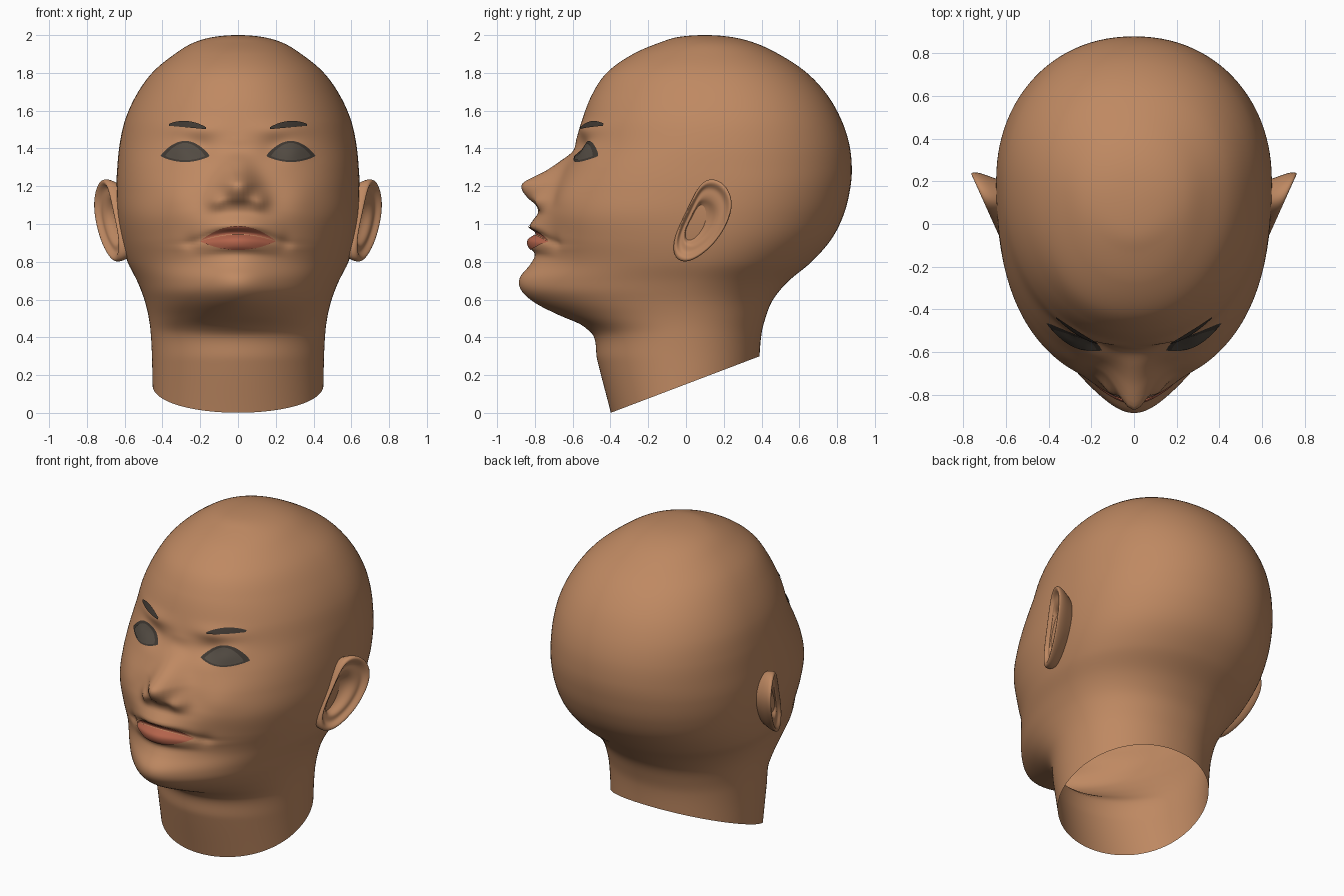
import bpy, bmesh, math

if "Cube" in bpy.data.objects:
    bpy.data.objects.remove(bpy.data.objects["Cube"])

def material(name, rgb):
    m = bpy.data.materials.new(name)
    m.diffuse_color = (*rgb, 1)
    m.use_nodes = True
    m.node_tree.nodes["Principled BSDF"].inputs["Base Color"].default_value = m.diffuse_color
    return m

SKIN = material("tan skin", (0.52, 0.25, 0.122))
LIP = material("coral lip", (0.45, 0.125, 0.07))
EYE = material("dark grey eye", (0.085, 0.07, 0.055))
HAIR = material("dark brow", (0.05, 0.04, 0.032))

# Horizontal slices: z, half width, face front y, back y, widest y, roundness
SLICES = [
    (2.00, 0, .10, .10, .10, 2), (1.99, .13, -.04, .24, .11, 2),
    (1.96, .235, -.14, .36, .12, 2), (1.90, .335, -.28, .49, .14, 2.05),
    (1.80, .455, -.42, .64, .17, 2.1), (1.68, .54, -.50, .75, .19, 2.1),
    (1.55, .598, -.55, .823, .2, 2.15), (1.42, .627, -.585, .865, .2, 2.2),
    (1.29, .64, -.65, .878, .2, 2.3), (1.18, .645, -.70, .868, .2, 2.35),
    (1.05, .64, -.73, .835, .18, 2.4), (.92, .62, -.73, .77, .15, 2.3),
    (.80, .585, -.74, .665, .09, 2.1), (.70, .535, -.795, .545, .02, 1.95),
    (.64, .51, -.80, .49, -.01, 1.9), (.58, .49, -.74, .45, -.02, 1.9),
    (.50, .472, -.61, .42, -.02, 1.95), (.42, .462, -.497, .40, -.02, 2),
    (.28, .455, -.47, .388, -.02, 2), (-.05, .45, -.385, .37, -.01, 2)]
# Midline face profile: z, y, sideways spread
PROFILE = [
    (1.55, -.55, .1), (1.45, -.58, .08), (1.385, -.60, .075), (1.33, -.67, .08),
    (1.28, -.745, .085), (1.24, -.825, .09), (1.215, -.866, .095),
    (1.18, -.868, .10), (1.135, -.835, .11), (1.10, -.795, .14),
    (1.06, -.783, .19), (1.02, -.81, .2), (.985, -.828, .2), (.95, -.79, .2),
    (.92, -.83, .2), (.88, -.83, .19), (.84, -.80, .2), (.785, -.825, .2),
    (.715, -.88, .2), (.65, -.873, .2), (.583, -.80, .2), (.515, -.667, .2),
    (.47, -.56, .2), (.42, -.497, .2)]
# Soft swellings and hollows: x, z, x size, z size, y shift
BUMPS = [
    (.115, 1.12, .045, .045, -.04), (.20, 1.40, .09, .055, .03),
    (.28, 1.385, .08, .045, -.018), (.22, 1.50, .13, .04, -.015),
    (.32, 1.13, .1, .09, -.012), (.25, .90, .04, .04, .015)]

def key(z):
    return math.sqrt(max(0, 2 - z))

def interp(table, z):
    """Smooth interpolation of a table sorted from high z to low z."""
    u, k, last = key(z), [key(r[0]) for r in table], len(table) - 1
    if u <= k[0]:
        return table[0][1:]
    if u >= k[-1]:
        return table[-1][1:]
    i = next(j for j in range(last) if u <= k[j + 1])
    h = k[i + 1] - k[i]
    t = (u - k[i]) / h
    def slope(j, c):
        a, b = max(0, j - 1), min(last, j + 1)
        return (table[b][c] - table[a][c]) / (k[b] - k[a]) * h
    out = []
    for c in range(1, len(table[0])):
        p, q, m, n = table[i][c], table[i + 1][c], slope(i, c), slope(i + 1, c)
        out.append(p + t * (m + t * (3 * (q - p) - 2 * m - n + t * (2 * (p - q) + m + n))))
    return out

def detail(x, z):
    """How far the features shift the face in y."""
    x = abs(x)
    d = 0
    if .4 < z < 1.6:
        zl = z + .9 * min(x, .26) ** 2 * math.exp(-((z - .92) / .09) ** 2)
        if .42 < zl < 1.55:
            mid, spread = interp(PROFILE, zl)
            d = (mid - interp(SLICES, zl)[1]) * math.exp(-(x / spread) ** 2)
        for bx, bz, sx, sz, a in BUMPS:
            d += a * math.exp(-((x - bx) / sx) ** 2 - ((z - bz) / sz) ** 2)
    return d

def front_y(x, z):
    w, yf, yb, yc, n = interp(SLICES, z)
    return yc - (yc - yf) * max(0, 1 - (abs(x) / w) ** n) ** (1 / n) + detail(x, z)

def finish(bm, name, mat):
    me = bpy.data.meshes.new(name)
    bm.to_mesh(me)
    bm.free()
    me.materials.append(mat)
    for p in me.polygons:
        p.use_smooth = True
    ob = bpy.data.objects.new(name, me)
    bpy.context.collection.objects.link(ob)
    return ob

def bridge(bm, rings, closed=True):
    n = len(rings[0])
    for a, b in zip(rings, rings[1:]):
        for i in range(n if closed else n - 1):
            j = (i + 1) % n
            bm.faces.new((a[i], a[j], b[j], b[i]))

# Head and neck
bm = bmesh.new()
ROWS, SEGS = 220, 144
rings = []
for r in range(ROWS + 1):
    z = 2 - (r / ROWS * key(-.03)) ** 2
    w, yf, yb, yc, n = interp(SLICES, z)
    ring = []
    for s in range(SEGS):
        t = math.tau * s / SEGS
        a = t - .4 * math.sin(t)          # denser on the face
        sn, cs = math.sin(a), math.cos(a)
        e = 2 / (n if cs > 0 else 2.12)
        x = math.copysign(w * abs(sn) ** e, sn)
        if cs > 0:
            y = yc - (yc - yf) * cs ** e + detail(x, z)
        else:
            y = yc + (yb - yc) * abs(cs) ** e
        ring.append(bm.verts.new((x, y, z)))
    rings.append(ring)
bridge(bm, rings)
bmesh.ops.remove_doubles(bm, verts=bm.verts[:], dist=1e-5)
bmesh.ops.bisect_plane(bm, geom=bm.verts[:] + bm.edges[:] + bm.faces[:],
                       plane_co=(0, -.4, 0), plane_no=(0, .3, -.79), clear_outer=True)
bmesh.ops.recalc_face_normals(bm, faces=bm.faces[:])
finish(bm, "head", SKIN)

# Thin plates that follow the face
def patch(name, mat, x0, x1, low, high, off, nu=28, nv=6):
    bm = bmesh.new()
    rows = []
    for i in range(nu + 1):
        t = i / nu
        x = x0 + (x1 - x0) * t
        a, b = low(t, x), high(t, x)
        zs = [a + (b - a) * j / nv for j in range(nv + 1)]
        rows.append([bm.verts.new((x, front_y(x, z) - off, z)) for z in zs])
    bridge(bm, rows, False)
    bm.normal_update()
    for f in bm.faces:
        if f.normal.y > 0:
            f.normal_flip()
    finish(bm, name, mat)

def arch(t):
    return max(0, math.sin(math.pi * t)) ** .8

def mouth(x):
    return .947 - .9 * x * x

# Lips
patch("upper_lip", LIP, -.2, .2, lambda t, x: mouth(x),
      lambda t, x: mouth(x) + .042 * (1 - (x / .2) ** 2), .007, 40)
patch("lower_lip", LIP, -.2, .2, lambda t, x: mouth(x) - .003 - .082 * (1 - (x / .2) ** 2),
      lambda t, x: mouth(x) - .003, .007, 40, 8)

# Ear outline: y, z
EAR = [(.05, 1.17), (.09, 1.225), (.14, 1.24), (.20, 1.215), (.245, 1.14),
       (.238, 1.05), (.195, .96), (.135, .88), (.06, .822), (0, .797),
       (-.055, .815), (-.07, .88), (-.05, .96), (0, 1.06)]
# Ear section from back to bowl: scale, outward offset
EAR_SECTION = [(.72, -.12), (.86, -.07), (.98, -.03), (1.02, .0), (1.0, .022),
               (.9, .024), (.8, -.004), (.66, .0), (.54, -.006), (.42, -.04), (.12, -.05)]

for side, s in (("left", 1), ("right", -1)):
    patch(side + "_lashes", HAIR, s * .15, s * .41, lambda t, x: 1.36 - .032 * arch(t),
          lambda t, x: 1.36 + .08 * arch(t), .004)
    patch(side + "_eye", EYE, s * .175, s * .385, lambda t, x: 1.36 - .022 * arch(t),
          lambda t, x: 1.36 + .069 * arch(t), .009)
    patch(side + "_brow", HAIR, s * .17, s * .365,
          lambda t, x: 1.502 + .018 * t, lambda t, x: 1.512 + .018 * t + .024 * arch(t), .009)
    # Ear
    bm = bmesh.new()
    rings = []
    for k, off in EAR_SECTION:
        cy, cz = (.085, 1.02) if k > .6 else (.06, 1.0)
        ring = []
        for y, z in EAR:
            py, pz = cy + (y - cy) * k, cz + (z - cz) * k
            ring.append(bm.verts.new((s * (.612 + .45 * (py + .05) + off), py, pz)))
        rings.append(ring)
    bridge(bm, rings)
    bm.faces.new(rings[-1])
    bmesh.ops.recalc_face_normals(bm, faces=bm.faces[:])
    bm.normal_update()
    cap = [f for f in bm.faces if len(f.verts) == len(EAR)][0]
    if cap.normal.x * s < 0:
        bmesh.ops.reverse_faces(bm, faces=bm.faces[:])
    ear = finish(bm, side + "_ear", SKIN)
    sub = ear.modifiers.new("smooth", 'SUBSURF')
    sub.levels = sub.render_levels = 2
